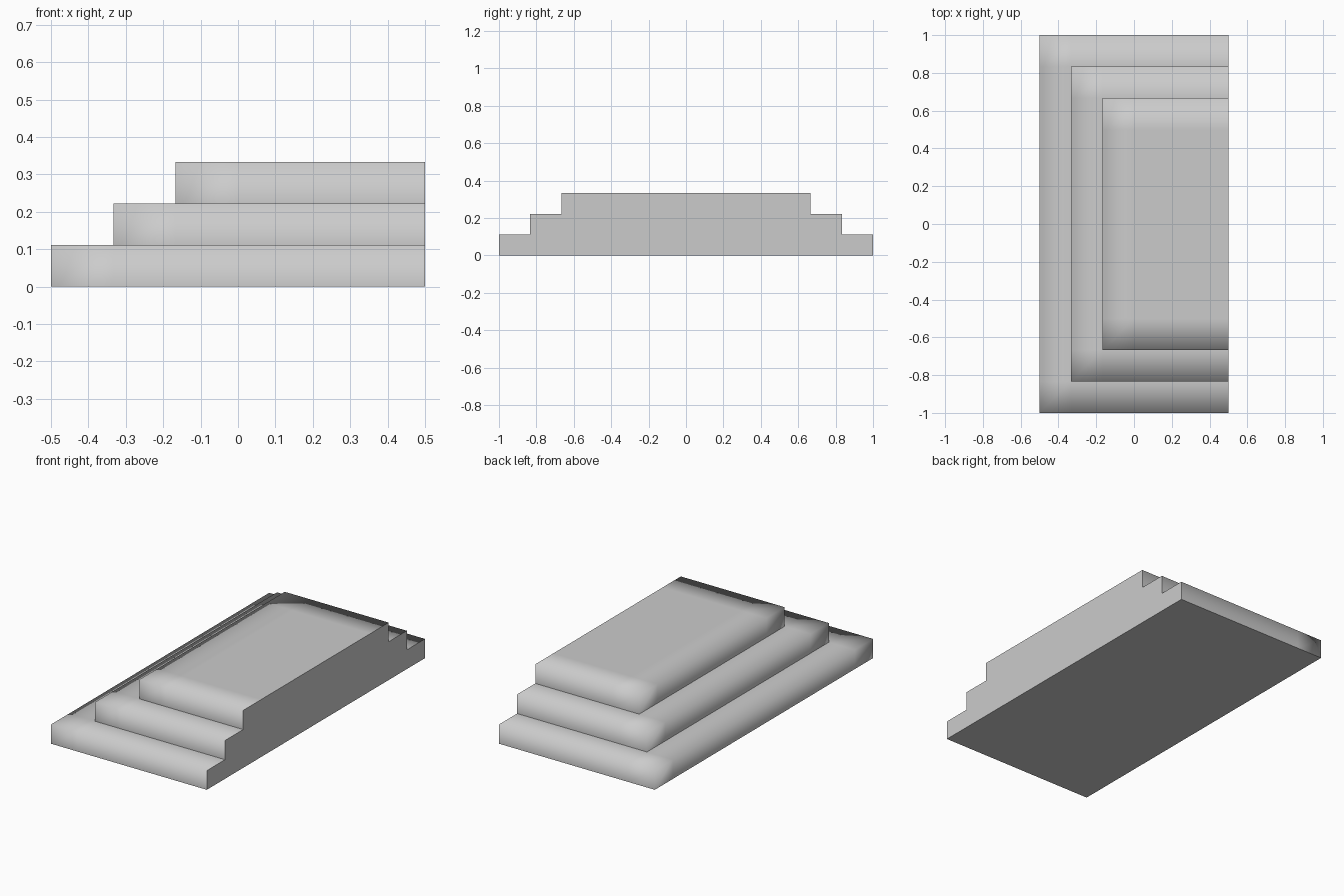
import bpy
import bmesh

cube = bpy.data.objects.get("Cube")
if cube:
    bpy.data.objects.remove(cube, do_unlink=True)

TIERS = 3
STEP = 1 / 6      # tread depth
RISE = 1 / 9      # step height
HALF_X, HALF_Y = 0.5, 1.0

# Plain grey finish
grey = bpy.data.materials.new("plain_grey")
grey.use_nodes = True
colour = (0.6, 0.6, 0.6, 1)
grey.diffuse_color = colour
grey.node_tree.nodes["Principled BSDF"].inputs["Base Color"].default_value = colour

# Footprint grid, one cell per tread depth
bm = bmesh.new()
bmesh.ops.create_grid(bm, x_segments=6, y_segments=12, size=1)
for v in bm.verts:
    v.co.x *= HALF_X
    v.co.y *= HALF_Y

# Raise each tier, stepping in on three sides and keeping +x flush
for tier in range(TIERS):
    inset = tier * STEP
    region = []
    for f in bm.faces:
        c = f.calc_center_median()
        if (abs(c.z - tier * RISE) < 0.001 and c.x > -HALF_X + inset
                and abs(c.y) < HALF_Y - inset):
            region.append(f)
    result = bmesh.ops.extrude_face_region(bm, geom=region)
    raised = [g for g in result["geom"] if isinstance(g, bmesh.types.BMVert)]
    bmesh.ops.translate(bm, verts=raised, vec=(0, 0, RISE))

bmesh.ops.recalc_face_normals(bm, faces=bm.faces)
bm.normal_update()

# Soft outer edges; crisp flat side, underside and inner step corners
for f in bm.faces:
    f.smooth = True
for e in bm.edges:
    if len(e.link_faces) == 2 and e.calc_face_angle(0) > 0.1:
        flat = any(f.normal.x > 0.9 or f.normal.z < -0.9 for f in e.link_faces)
        if flat or not e.is_convex:
            e.smooth = False

mesh = bpy.data.meshes.new("stepped_platform")
bm.to_mesh(mesh)
bm.free()
mesh.materials.append(grey)
platform = bpy.data.objects.new("stepped_platform", mesh)
bpy.context.collection.objects.link(platform)
